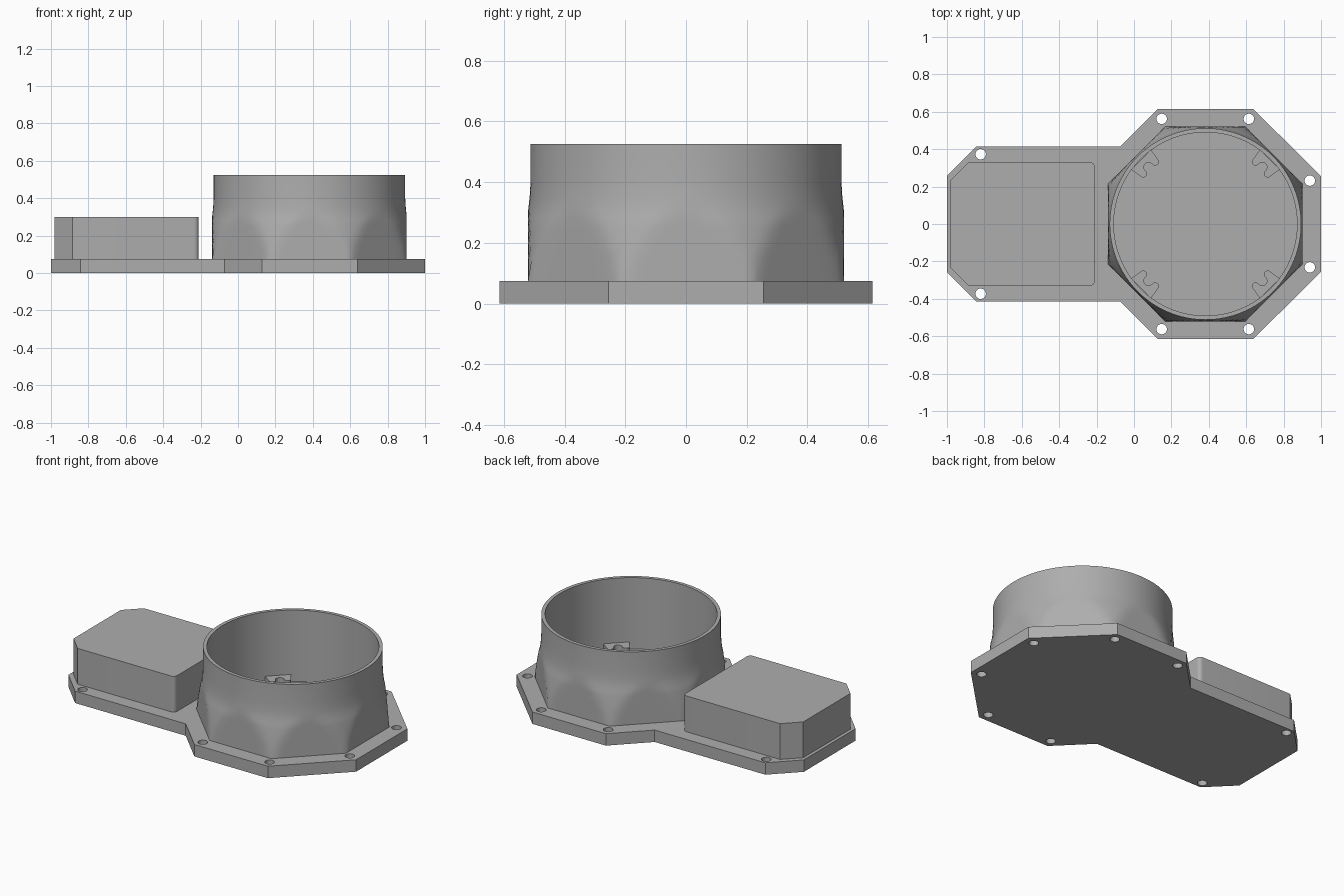
import bpy
import bmesh
from math import cos, sin, pi, radians

cube = bpy.data.objects.get("Cube")
if cube:
    bpy.data.objects.remove(cube, do_unlink=True)

grey = bpy.data.materials.new("plain grey")
grey.use_nodes = True
colour = (0.42, 0.42, 0.42, 1)
grey.diffuse_color = colour
grey.node_tree.nodes["Principled BSDF"].inputs["Base Color"].default_value = colour

CX = 0.382          # axis of the round housing
PLATE = 0.075       # plate thickness


def finish(name, bm, smooth=30):
    bmesh.ops.recalc_face_normals(bm, faces=bm.faces)
    mesh = bpy.data.meshes.new(name)
    bm.to_mesh(mesh)
    bm.free()
    mesh.materials.append(grey)
    obj = bpy.data.objects.new(name, mesh)
    bpy.context.collection.objects.link(obj)
    bpy.ops.object.select_all(action='DESELECT')
    obj.select_set(True)
    bpy.context.view_layer.objects.active = obj
    bpy.ops.object.shade_smooth_by_angle(angle=radians(smooth))
    return obj


def arc(x, y, r, start, end, n):
    angles = [radians(start + (end - start) * i / n) for i in range(n + 1)]
    return [(x + r * cos(a), y + r * sin(a)) for a in angles]


def mirrored(half):
    """Closes a half outline by reflecting it across y = 0."""
    return half + [(x, -y) for x, y in reversed(half)]


def prism(name, loops, z0, z1):
    """Extrudes an outline, with any further loops as holes."""
    bm = bmesh.new()
    for loop in loops:
        verts = [bm.verts.new((x, y, z0)) for x, y in loop]
        for a, b in zip(verts, verts[1:] + verts[:1]):
            bm.edges.new((a, b))
    bmesh.ops.triangle_fill(bm, edges=bm.edges[:], use_beauty=True, normal=(0, 0, 1))
    bmesh.ops.dissolve_limit(bm, angle_limit=0.01, verts=bm.verts[:], edges=bm.edges[:])
    top = bmesh.ops.extrude_face_region(bm, geom=bm.faces[:], use_keep_orig=True)
    bmesh.ops.translate(bm, vec=(0, 0, z1 - z0),
                        verts=[v for v in top["geom"] if isinstance(v, bmesh.types.BMVert)])
    return finish(name, bm)


# Base plate with screw holes
outline = mirrored([(-1, 0.257), (-0.843, 0.415), (-0.073, 0.415),
                    (0.127, 0.615), (0.638, 0.615), (1, 0.255)])
holes = [arc(x, y * side, 0.028, 0, 345, 23)
         for x, y in [(-0.82, 0.373), (0.148, 0.562), (0.614, 0.562), (0.94, 0.232)]
         for side in (1, -1)]
prism("base_plate", [outline] + holes, 0, PLATE)

# Rectangular housing with chamfered outer corners and rounded inner corners
box = mirrored([(-0.98, 0.235), (-0.885, 0.33)] + arc(-0.235, 0.305, 0.025, 90, 0, 6))
prism("box_housing", [box], PLATE, 0.3)

# Round housing: an octagonal foot blending into an open tube
FLAT = 0.52
profile = [(0.563, PLATE), (0.55, 0.15), (0.541, 0.2), (0.533, 0.25), (0.527, 0.28),
           (0.52, 0.305), (0.515, 0.35), (0.512, 0.4), (0.512, 0.525),
           (0.49, 0.525), (0.49, PLATE + 0.002)]
SEG = 128
bm = bmesh.new()
rings = []
for r, z in profile:
    ring = []
    for i in range(SEG):
        a = 2 * pi * i / SEG
        off = (a + pi / 8) % (pi / 4) - pi / 8
        rad = min(r, FLAT / cos(off))
        ring.append(bm.verts.new((CX + rad * cos(a), rad * sin(a), z)))
    rings.append(ring)
for low, high in zip(rings, rings[1:]):
    for i in range(SEG):
        j = (i + 1) % SEG
        bm.faces.new((low[i], low[j], high[j], high[i]))
bm.faces.new(rings[-1])
finish("round_housing", bm)

# Notched clips on the floor against the tube wall
half = ([(0.486, 0.075), (0.455, 0.07)] + arc(0.425, 0.045, 0.02, 90, 270, 8)
        + arc(0.43, 0, 0.025, 90, 10, 6))
for k in range(4):
    a = pi / 4 + k * pi / 2
    clip = [(CX + u * cos(a) - v * sin(a), u * sin(a) + v * cos(a))
            for u, v in mirrored(half)]
    prism(f"floor_clip_{k + 1}", [clip], PLATE, 0.12)
